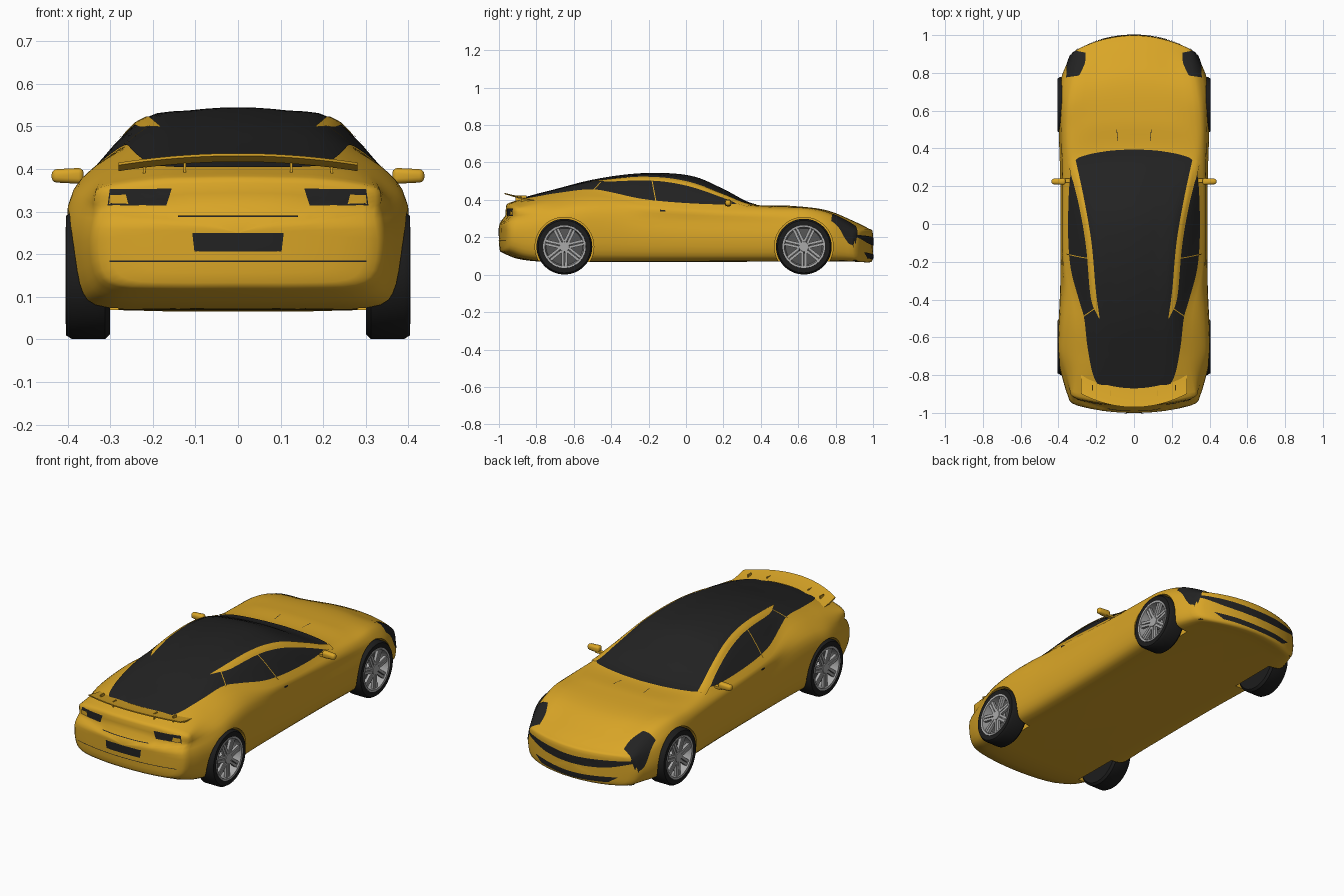
import bpy, bmesh, math
from mathutils import Vector, Matrix
from mathutils.bvhtree import BVHTree

old = bpy.data.objects.get("Cube")
if old:
    bpy.data.objects.remove(old, do_unlink=True)


def material(name, r, g, b):
    m = bpy.data.materials.new(name)
    m.use_nodes = True
    m.diffuse_color = (r, g, b, 1)
    m.node_tree.nodes["Principled BSDF"].inputs["Base Color"].default_value = (r, g, b, 1)
    return m


PAINT = material("golden paint", .7, .38, .02)
DARK = material("dark glass", .016, .016, .016)
TYRE = material("tyre rubber", .012, .012, .012)
ALLOY = material("alloy grey", .4, .4, .4)
WELL = material("rim shadow grey", .09, .09, .09)


def curve(*keys):
    """Smooth curve through (parameter, value) pairs; values are numbers or vectors."""
    def slope(i):
        a, b = keys[max(i - 1, 0)], keys[min(i + 1, len(keys) - 1)]
        return (b[1] - a[1]) / (b[0] - a[0])

    def at(t):
        i = 0
        while i < len(keys) - 2 and t > keys[i + 1][0]:
            i += 1
        (t0, p), (t1, q) = keys[i], keys[i + 1]
        h = t1 - t0
        u = min(max((t - t0) / h, 0), 1)
        v = 1 - u
        return (p * (v * v * (1 + 2 * u)) + q * (u * u * (1 + 2 * v))
                + slope(i) * (h * u * v * v) - slope(i + 1) * (h * u * u * v))
    return at


def smoothstep(a, b, t):
    u = min(max((t - a) / (b - a), 0), 1)
    return u * u * (3 - 2 * u)


def add_object(name, bm, mat, angle=35):
    mesh = bpy.data.meshes.new(name)
    bm.to_mesh(mesh)
    bm.free()
    mesh.materials.append(mat)
    ob = bpy.data.objects.new(name, mesh)
    bpy.context.collection.objects.link(ob)
    bpy.ops.object.select_all(action='DESELECT')
    ob.select_set(True)
    bpy.context.view_layer.objects.active = ob
    bpy.ops.object.shade_smooth_by_angle(angle=math.radians(angle))
    return ob


def skin(bm, rows, closed):
    """Quads between successive rows of vertices."""
    for a, b in zip(rows, rows[1:]):
        n = len(a)
        for i in range(n if closed else n - 1):
            j = (i + 1) % n
            bm.faces.new((a[i], a[j], b[j], b[i]))


# Body dimensions along the length: half widths and heights
side_x = curve((-1, .335), (-.9, .37), (-.75, .402), (-.6, .402), (-.3, .39),
               (.2, .39), (.55, .4), (.75, .4), (.88, .385), (1, .33))
floor_z = curve((-1, .125), (-.9, .085), (-.75, .07), (.9, .07), (1, .065))
belt_x = curve((-1, .32), (-.75, .28), (-.48, .28), (-.2, .345), (.2, .348), (.6, .34), (1, .29))
belt_z = curve((-1, .355), (-.75, .412), (-.48, .443), (-.2, .39), (.2, .365),
               (.5, .355), (.7, .352), (.85, .318), (1, .23))
rail_x = curve((-1, .2), (-.7, .19), (-.3, .215), (0, .245), (.2, .285), (.34, .3), (.55, .24), (1, .18))
rail_z = curve((-1, .373), (-.87, .412), (-.7, .452), (-.5, .49), (-.25, .515), (0, .493),
               (.2, .424), (.34, .374), (.55, .366), (.75, .345), (.9, .285), (1, .235))
top_z = curve((-1, .378), (-.88, .415), (-.7, .458), (-.5, .505), (-.3, .535), (-.12, .541),
              (.05, .52), (.2, .455), (.36, .377), (.55, .369), (.75, .345), (.9, .285), (1, .235))


def half_section(y, count=30):
    w, zb, xs, zs = side_x(y), floor_z(y), belt_x(y), belt_z(y)
    xr, zr, zt = rail_x(y), rail_z(y), top_z(y)
    h = zs - zb
    hip = (w - .01, zb + .73 * h)
    pts = [(0, zb), (w * .5, zb), (w - .06, zb + .006), (w - .014, zb + .15 * h), (w, zb + .45 * h), hip,
           ((hip[0] + xs) / 2 + .012, (hip[1] + zs) / 2 + .006), (xs, zs), (xr, zr),
           (xr / 2, zr + .75 * (zt - zr)), (0, zt)]
    pts = [(-pts[1][0], zb)] + pts + [(-pts[-2][0], pts[-2][1])]
    f = curve(*[(i - 1, Vector(p)) for i, p in enumerate(pts)])
    return [f(i * (len(pts) - 3) / (count - 1)) for i in range(count)]


def body_ring(bm, y, scale=1, push=0):
    half = half_section(y)
    mid = (half[0].y + half[-1].y) / 2
    half = [Vector((p.x * scale, mid + (p.y - mid) * scale)) for p in half]
    ring = half + [Vector((-p.x, p.y)) for p in half[-2:0:-1]]
    t = smoothstep(.45, 1, abs(y))
    verts = []
    for p in ring:
        yy = y + push
        if y > 0:
            yy -= .8 * t * p.x ** 2          # rounded nose
        else:
            yy += t * (.4 * p.x ** 2 + .035 * smoothstep(.27, .31, p.y))   # tail above bumper
        verts.append(bm.verts.new((p.x, yy, p.y)))
    return verts


# Body shell with rounded ends
END = .982
caps = [(.96, .01), (.88, .015), (.7, .017), (.5, .018), (.25, .018), (.02, .018)]
bm = bmesh.new()
rows = [body_ring(bm, -END, s, -d) for s, d in reversed(caps)]
rows += [body_ring(bm, -END + 2 * END * i / 100) for i in range(101)]
rows += [body_ring(bm, END, s, d) for s, d in caps]
skin(bm, rows, True)
bm.faces.new(rows[0])
bm.faces.new(rows[-1])
bmesh.ops.recalc_face_normals(bm, faces=bm.faces)
shell = BVHTree.FromBMesh(bm)
body = add_object("body", bm, PAINT, 40)

# Wheel arches
AXLES = {"rear": -.65, "front": .63}
for y in AXLES.values():
    for s in (-1, 1):
        bpy.ops.mesh.primitive_cylinder_add(vertices=64, radius=.157, depth=.22,
                                            location=(s * .39, y, .15), rotation=(0, math.pi / 2, 0))
        cutter = bpy.context.object
        cutter.hide_render = True
        mod = body.modifiers.new("arch", 'BOOLEAN')
        mod.operation, mod.solver, mod.object = 'DIFFERENCE', 'EXACT', cutter
        bpy.context.view_layer.objects.active = body
        bpy.ops.object.modifier_apply(modifier=mod.name)
        bpy.data.objects.remove(cutter, do_unlink=True)


def panel(name, edge_a, edge_b, axis, mat, n=24, m=12, lift=.003, sides=(1,)):
    """Thin plate draped on the body between two edges drawn in the plane facing the axis."""
    def sampled(edge):
        f = curve(*[(i, Vector(p)) for i, p in enumerate(edge)])
        return [f(i * (len(edge) - 1) / n) for i in range(n + 1)]

    for s in sides:
        bm = bmesh.new()
        rows = []
        for a, b in zip(sampled(edge_a), sampled(edge_b)):
            row = []
            for k in range(m + 1):
                u, v = a.lerp(b, k / m)
                start, ray = {"top": ((s * u, v, 1), (0, 0, -1)),
                              "side": ((s, u, v), (-s, 0, 0)),
                              "nose": ((s * u, 2, v), (0, -1, 0)),
                              "tail": ((s * u, -2, v), (0, 1, 0))}[axis]
                hit, normal, _, _ = shell.ray_cast(Vector(start), Vector(ray))
                if hit is None:
                    hit, normal, _, _ = shell.find_nearest(Vector(start) + Vector(ray))
                row.append(bm.verts.new(hit + normal * lift))
            rows.append(row)
        skin(bm, rows, False)
        bm.normal_update()
        if sum((f.normal.dot(-Vector(ray)) for f in bm.faces)) < 0:
            bmesh.ops.reverse_faces(bm, faces=bm.faces)
        label = name if len(sides) == 1 else ("left_" if s > 0 else "right_") + name
        add_object(label, bm, mat, 60)


def mirrored(edge):
    return [(-x, v) for x, v in edge]


BOTH = (-1, 1)
# Glasshouse, roof rails and window dividers
glass = [(.01, .395), (.13, .387), (.25, .365), (.31, .335), (.335, .25), (.345, .1), (.345, -.1),
         (.33, -.25), (.29, -.4), (.262, -.5), (.245, -.65), (.215, -.8), (.17, -.865), (.08, -.885), (.01, -.89)]
panel("glasshouse", mirrored(glass), glass, "top", DARK, n=98, m=50)
panel("roof_rail", [(.31, .345), (.262, .13), (.222, -.1), (.2, -.35), (.18, -.5)],
      [(.348, .33), (.288, .1), (.25, -.12), (.225, -.39), (.184, -.5)], "top", PAINT, 60, 6, .006, BOTH)
panel("window_divider", [(-.162, .38), (-.185, .505)], [(-.157, .38), (-.18, .505)],
      "side", PAINT, 12, 1, .006, BOTH)
panel("quarter_divider", [(.2, -.44), (.27, -.49)], [(.2, -.446), (.27, -.496)],
      "top", PAINT, 12, 1, .006, BOTH)
panel("door_handle", [(-.14, .347), (-.11, .343)], [(-.14, .337), (-.11, .337)], "side", DARK, 4, 2, .004, BOTH)

# Nose: headlights, grille, lower intake, bonnet vents
panel("headlight", [(.255, .905), (.26, .85), (.29, .785)], [(.325, .92), (.352, .85), (.357, .775)],
      "top", DARK, 20, 12, .003, BOTH)
panel("grille", [(-.32, .213), (-.16, .205), (0, .198), (.16, .205), (.32, .213)],
      [(-.32, .2), (-.18, .166), (0, .155), (.18, .166), (.32, .2)], "nose", DARK, 60, 10)
panel("lower_intake", [(-.25, .12), (0, .108), (.25, .12)], [(-.2, .088), (0, .08), (.2, .088)],
      "nose", DARK, 50, 8)
panel("bonnet_line", [(.084, .44), (.09, .5)], [(.087, .44), (.093, .5)], "top", DARK, 6, 1, .003, BOTH)

# Tail: lamps, lamp inserts, number plate
panel("tail_lamp", [(.155, .354), (.3, .352)], [(.168, .314), (.305, .314)], "tail", DARK, 24, 10, .003, BOTH)
panel("lamp_insert", [(.262, .34), (.298, .338)], [(.256, .318), (.3, .318)], "tail", PAINT, 10, 5, .006, BOTH)
panel("number_plate", [(-.107, .25), (.107, .25)], [(-.102, .207), (.102, .207)], "tail", DARK, 24, 6)
panel("boot_seam", [(-.14, .289), (.14, .289)], [(-.14, .286), (.14, .286)], "tail", DARK, 30, 1)
panel("bumper_seam", [(-.3, .185), (.3, .185)], [(-.3, .182), (.3, .182)], "tail", DARK, 40, 1)


def box(bm, size, centre, taper=1):
    made = bmesh.ops.create_cube(bm, size=1)["verts"]
    for v in made:
        k = taper if v.co.x > 0 else 1
        v.co = Vector((v.co.x * size[0], v.co.y * size[1] * k, v.co.z * size[2] * k)) + Vector(centre)
    return made


# Rear wing on four posts
bm = bmesh.new()
rows = []
for i in range(33):
    x = -.28 + .56 * i / 32
    back, drop = .9 * x * x, .28 * x * x
    rows.append([bm.verts.new((x, y + back, z - drop))
                 for y, z in ((-.87, .418), (-.92, .425), (-.97, .437), (-.97, .431), (-.92, .417))])
skin(bm, rows, True)
bm.faces.new(rows[0])
bm.faces.new(rows[-1])
for x in (-.22, -.125, .125, .22):
    box(bm, (.006, .03, .05), (x, -.91 + .9 * x * x, .398))
bmesh.ops.recalc_face_normals(bm, faces=bm.faces)
add_object("rear_wing", bm, PAINT)

# Door mirrors
for s, side in ((1, "left"), (-1, "right")):
    bm = bmesh.new()
    box(bm, (.075, .036, .038), (.4, .225, .384), .8)
    bmesh.ops.bevel(bm, geom=bm.edges[:], offset=.012, segments=3, affect='EDGES', profile=.5)
    box(bm, (.06, .02, .012), (.355, .23, .372))
    if s < 0:
        bmesh.ops.scale(bm, vec=(-1, 1, 1), verts=bm.verts)
        bmesh.ops.reverse_faces(bm, faces=bm.faces)
    add_object(side + "_mirror", bm, PAINT)


def lathe(name, profile, mat):
    """Spin (radius, x) points about the axle."""
    bm = bmesh.new()
    rows = []
    for i in range(56):
        a = math.tau * i / 56
        rows.append([bm.verts.new((x, r * math.cos(a), r * math.sin(a))) for r, x in profile])
    skin(bm, rows + rows[:1], False)
    bmesh.ops.remove_doubles(bm, verts=bm.verts, dist=.0001)
    bmesh.ops.recalc_face_normals(bm, faces=bm.faces)
    return add_object(name, bm, mat)


# Wheels: tyre, rim lip, shadowed well, twin spokes and hub
tyre = lathe("tyre", [(0, .305), (.1, .3), (.138, .3), (.149, .312), (.149, .39), (.14, .404), (.113, .402),
                      (.108, .34), (0, .34)], TYRE)
rim = lathe("rim", [(.115, .395), (.114, .405), (.104, .404), (.098, .35), (.108, .35)], ALLOY)
well = lathe("rim_well", [(.104, .348), (.06, .352), (0, .352)], WELL)
bm = bmesh.new()
for i in range(7):
    for off in (-.009, .009):
        part = box(bm, (.09, .013, .014), (.06, off, .388), 1.15)
        turn = Matrix.Rotation(math.tau * i / 7, 3, 'Z')
        bmesh.ops.rotate(bm, verts=part, matrix=turn)
bmesh.ops.create_cone(bm, cap_ends=True, segments=28, radius1=.032, radius2=.026, depth=.04,
                      matrix=Matrix.Translation((0, 0, .378)))
bmesh.ops.rotate(bm, verts=bm.verts, matrix=Matrix.Rotation(math.pi / 2, 3, 'Y'))
spokes = add_object("spokes", bm, ALLOY)
for part in (tyre, rim, well, spokes):
    kind = part.name
    for end, y in AXLES.items():
        for side, turn in (("left", 0), ("right", math.pi)):
            ob = bpy.data.objects.new(f"{end}_{side}_{kind}", part.data)
            ob.location, ob.rotation_euler = (0, y, .15), (0, 0, turn)
            bpy.context.collection.objects.link(ob)
    bpy.data.objects.remove(part, do_unlink=True)
